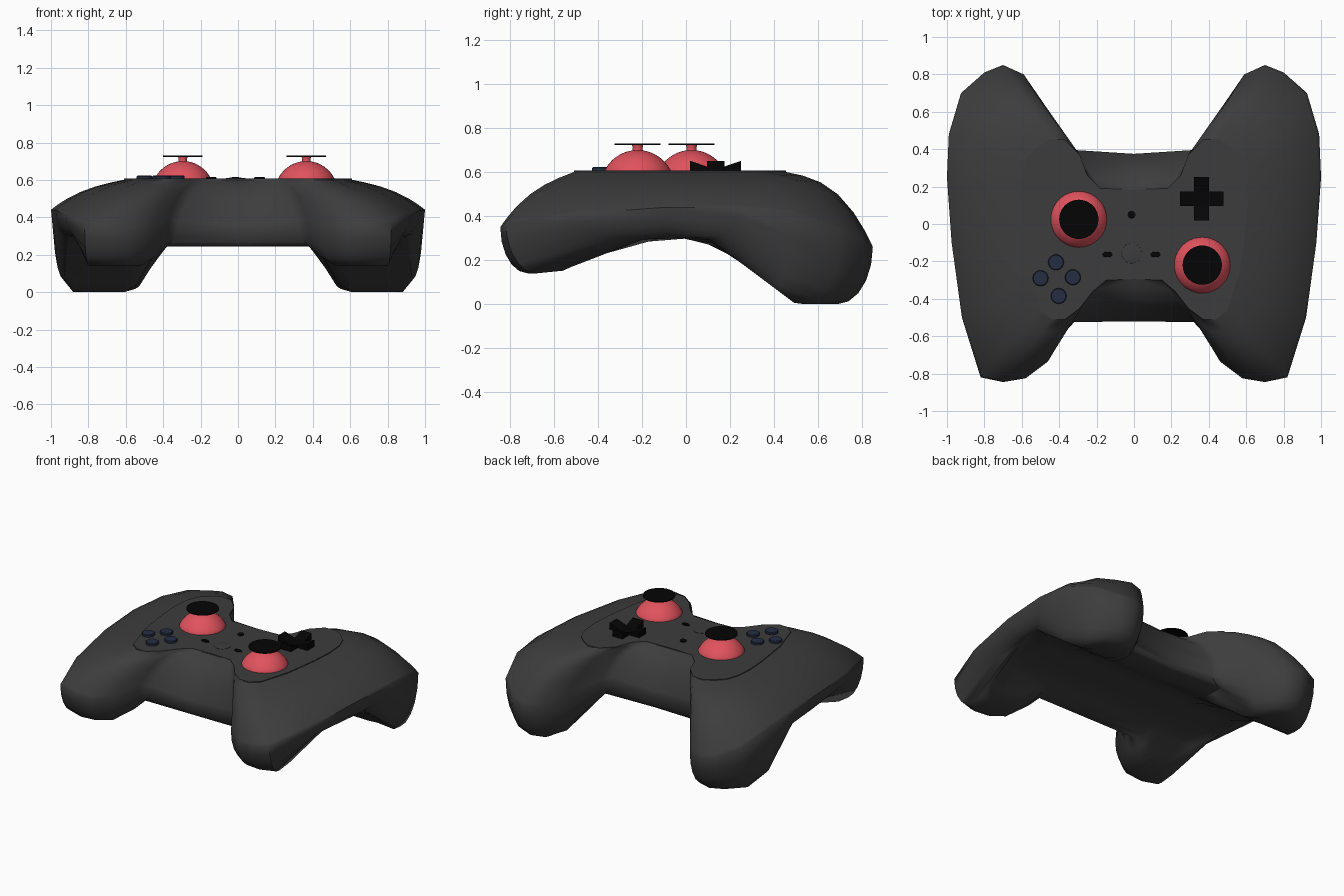
import bpy, bmesh, math
from mathutils import Vector

if "Cube" in bpy.data.objects:
    bpy.data.objects.remove(bpy.data.objects["Cube"])

TOP = 0.607


def material(name, rgb):
    m = bpy.data.materials.new(name)
    m.diffuse_color = (*rgb, 1)
    m.use_nodes = True
    m.node_tree.nodes["Principled BSDF"].inputs["Base Color"].default_value = m.diffuse_color
    return m


GREY = material("dark grey", (0.046, 0.046, 0.046))
RED = material("coral red", (0.75, 0.085, 0.11))
BLACK = material("black", (0.0015, 0.0015, 0.0015))
NAVY = material("navy", (0.017, 0.027, 0.057))


def finish(name, bm, mat, angle=35):
    bmesh.ops.recalc_face_normals(bm, faces=bm.faces)
    me = bpy.data.meshes.new(name)
    bm.to_mesh(me)
    bm.free()
    me.materials.append(mat)
    ob = bpy.data.objects.new(name, me)
    bpy.context.collection.objects.link(ob)
    bpy.ops.object.select_all(action='DESELECT')
    ob.select_set(True)
    bpy.context.view_layer.objects.active = ob
    bpy.ops.object.shade_smooth_by_angle(angle=math.radians(angle))
    return ob


def lathe(name, x, y, profile, mat, sx=1, sy=1, n=32):
    """Solid of revolution from (radius, z) pairs, capped at both ends."""
    bm = bmesh.new()
    rings = [[bm.verts.new((x + sx * r * math.cos(a), y + sy * r * math.sin(a), z))
              for a in (2 * math.pi * k / n for k in range(n))] for r, z in profile]
    for a, b in zip(rings, rings[1:]):
        for k in range(n):
            bm.faces.new((a[k], a[(k + 1) % n], b[(k + 1) % n], b[k]))
    bm.faces.new(rings[0])
    bm.faces.new(rings[-1])
    return finish(name, bm, mat)


def lerp_table(table, v):
    if v <= table[0][0]:
        return table[0][1]
    for (a, p), (b, q) in zip(table, table[1:]):
        if v <= b:
            return p + (q - p) * (v - a) / (b - a)
    return table[-1][1]


# Side arch of the underside, and the floor that keeps the bridge above it
ARCH = [(-0.68, 0.14), (-0.53, 0.155), (-0.37, 0.265), (-0.22, 0.30),
        (0.10, 0.30), (0.50, 0.0), (0.7, 0.0)]
FLOOR = [(0.42, 0.243), (0.56, 0.0)]
# How straight the shoulder runs: flatter slope in front, rounder at the back
STRAIGHT = [(-0.55, 0.5), (-0.52, 0.5), (0.3, 0.5), (0.7, 0.22)]


def belly_z(x, y):
    return max(lerp_table(ARCH, y), lerp_table(FLOOR, x))


# Half outline, front centre round to back centre: plate edge, widest rim, underside edge
PLATE = [(0, -.295), (.15, -.30), (.22, -.36), (.29, -.45), (.37, -.51), (.44, -.51), (.50, -.46),
         (.565, -.25), (.60, 0), (.61, .15), (.60, .28), (.57, .36), (.52, .41), (.45, .455),
         (.37, .45), (.29, .37), (.25, .26), (.18, .19), (0, .185)]
RIM = [(0, -.52, .34), (.32, -.525, .36), (.37, -.58, .38), (.46, -.735, .34), (.58, -.825, .33),
       (.70, -.845, .35), (.82, -.82, .37), (.92, -.50, .41), (.975, -.10, .44), (1, .25, .44),
       (.99, .48, .42), (.925, .70, .34), (.80, .81, .28), (.70, .85, .26), (.59, .80, .26),
       (.48, .64, .30), (.36, .43, .36), (.31, .395, .38), (0, .375, .36)]
UNDER = [(0, -.48), (.42, -.48), (.45, -.54), (.52, -.66), (.60, -.71), (.70, -.72), (.80, -.68),
         (.85, -.25), (.89, -.04), (.91, .10), (.93, .41), (.88, .56), (.79, .65), (.70, .69),
         (.61, .67), (.55, .55), (.45, .39), (.42, .35), (0, .34)]


def body_column(p, r, u):
    """Points from the plate edge over the shoulder, round the rim and under."""
    start, rim = Vector((*p, TOP - 0.006)), Vector(r)
    low = Vector((*u, belly_z(*u)))
    w = lerp_table(STRAIGHT, rim.y) if rim.x > 0.4 else 0.3
    pts = [Vector((*p, TOP))]
    for s in (0, .2, .4, .6, .78, .9, .97, 1):
        q = start.lerp(rim, s)
        q.z = start.z + (rim.z - start.z) * (w * s + (1 - w) * s ** 3)
        pts.append(q)
    for k in range(1, 6):
        a = math.pi / 2 * k / 5
        q = rim.lerp(low, 1 - math.cos(a))
        q.z = rim.z + (low.z - rim.z) * math.sin(a)
        pts.append(q)
    return pts


# Body shell: right half, mirrored
bm = bmesh.new()
cols = [[bm.verts.new(q) for q in body_column(*c)] for c in zip(PLATE, RIM, UNDER)]
for a, b in zip(cols, cols[1:]):
    for k in range(len(a) - 1):
        bm.faces.new((a[k], a[k + 1], b[k + 1], b[k]))
bm.faces.new([c[0] for c in cols])
# Belly strips join each front column to the matching back column
M, rows = 12, []
for i in range(9):
    f, b = cols[i][-1], cols[18 - i][-1]
    row = [f]
    for k in range(1, M):
        q = f.co.lerp(b.co, k / M)
        q.z = belly_z(q.x, q.y)
        row.append(bm.verts.new(q))
    rows.append(row + [b])
for a, b in zip(rows, rows[1:]):
    for k in range(M):
        bm.faces.new((a[k], a[k + 1], b[k + 1], b[k]))
for k in range(M):
    bm.faces.new((rows[-1][k], rows[-1][k + 1], cols[9][-1]))
body = finish("body_shell", bm, GREY, 55)
mod = body.modifiers.new("mirror", 'MIRROR')
mod.use_clip = True
mod.merge_threshold = 0.0005

# Thumbsticks: dome with neck, and a thin flat cap
for side, x, y in (("left", -.295, .025), ("right", .365, -.22)):
    R, cz = 0.168, TOP + 0.094 - 0.168
    dome = [(0.15, TOP - 0.01)]
    for k in range(9):
        a = math.radians(63) * (1 - k / 8) + math.radians(8) * k / 8
        dome.append((R * math.sin(a), cz + R * math.cos(a)))
    dome += [(0.022, 0.712), (0.026, 0.725)]
    lathe(side + "_stick_dome", x, y, dome, RED, n=40)
    lathe(side + "_stick_cap", x, y, [(0.105, 0.724), (0.105, 0.730)], BLACK, n=40)

# Direction pad: cross whose arms rise toward their tips
bm = bmesh.new()
w, L, cx, cy = 0.04, 0.116, 0.362, 0.135
outline = []
for k in range(4):
    c, s = round(math.cos(k * math.pi / 2)), round(math.sin(k * math.pi / 2))
    for px, py, z in ((w, -w, .626), (L, -w, .652), (L, w, .652)):
        outline.append((cx + c * px - s * py, cy + s * px + c * py, z))
top = [bm.verts.new(p) for p in outline]
bot = [bm.verts.new((p[0], p[1], TOP - 0.01)) for p in outline]
for k in range(12):
    j = (k + 1) % 12
    bm.faces.new((top[k], top[j], bot[j], bot[k]))
for k in range(0, 12, 3):
    bm.faces.new((top[k], top[k + 1], top[k + 2], top[(k + 3) % 12]))
bm.faces.new(top[0::3])
bm.faces.new(bot)
finish("direction_pad", bm, BLACK, 15)

# Four action buttons
for k, (x, y) in enumerate([(-.417, -.205), (-.50, -.29), (-.327, -.285), (-.403, -.385)]):
    lathe(f"action_button_{k + 1}", x, y,
          [(0.042, TOP - 0.01), (0.042, 0.619), (0.038, 0.623)], NAVY, n=24)

# Small centre buttons
small = [(0.021, TOP - 0.01), (0.021, 0.613), (0.018, 0.615)]
lathe("mode_button", -.013, .05, small, BLACK, n=20)
lathe("left_menu_button", -.142, -.163, small, BLACK, 1.35, 0.7, 20)
lathe("right_menu_button", .115, -.163, small, BLACK, 1.35, 0.7, 20)
lathe("home_button", -.013, -.157, [(0.055, TOP - 0.01), (0.053, 0.609), (0.03, 0.612)], GREY)
